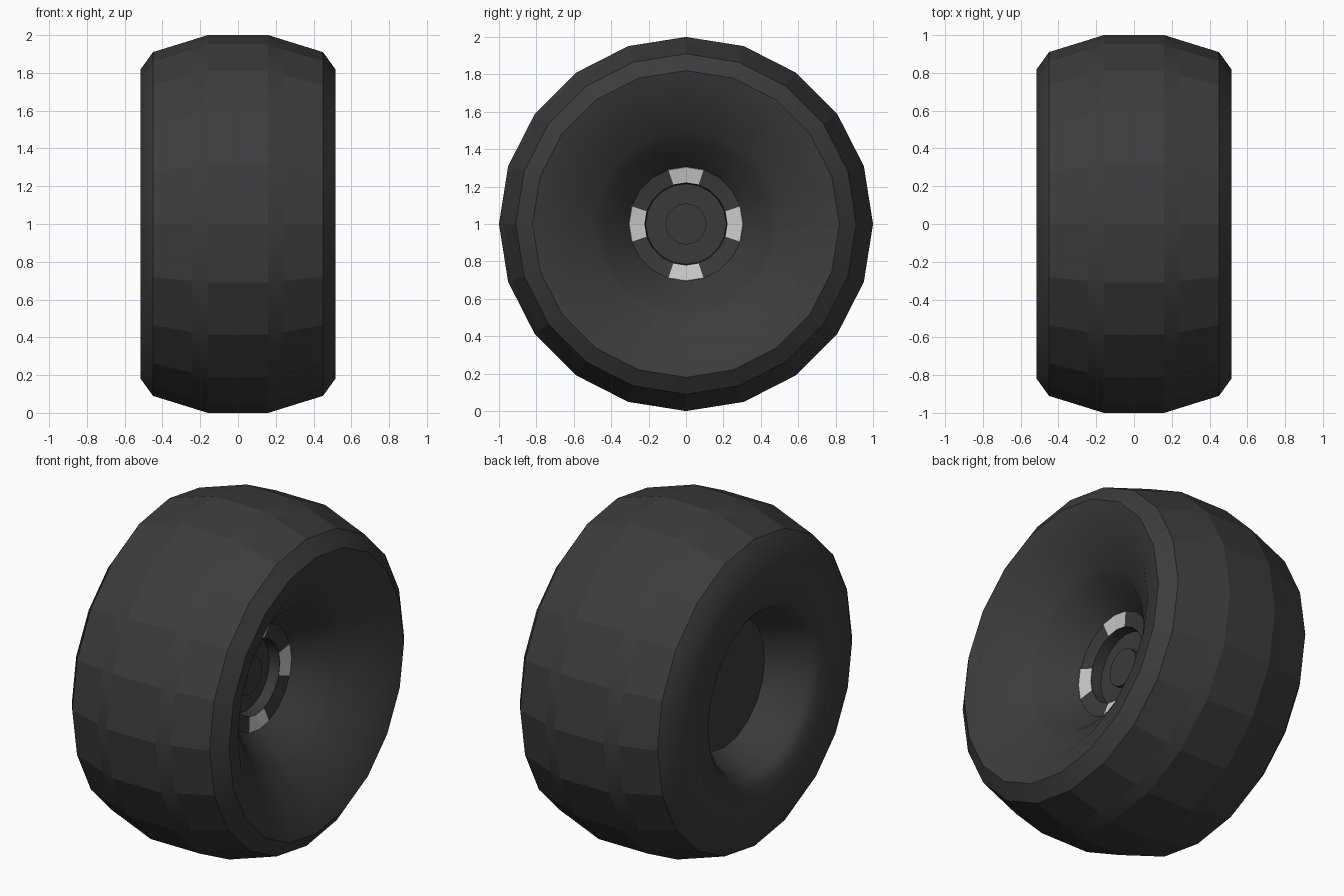
import bpy
import math

if "Cube" in bpy.data.objects:
    bpy.data.objects.remove(bpy.data.objects["Cube"])

SIDES = 20


def material(name, v):
    m = bpy.data.materials.new(name)
    m.diffuse_color = (v, v, v, 1)
    m.use_nodes = True
    m.node_tree.nodes["Principled BSDF"].inputs["Base Color"].default_value = m.diffuse_color
    return m


rubber = material("rubber", 0.045)
paint = material("dark_paint", 0.042)
metal = material("bare_metal", 0.75)


def lathe(name, profile, mat, flat=(), keep=lambda s: True, smooth=True, angle=30):
    """Spin a list of (x, radius) points about the axle; normals follow the
    profile running from the left side over the tread to the right side."""
    verts, rings = [], []
    for x, r in profile:
        if r == 0:
            rings.append([len(verts)] * SIDES)
            verts.append((x, 0, 1))
        else:
            rings.append(list(range(len(verts), len(verts) + SIDES)))
            for s in range(SIDES):
                a = 2 * math.pi * s / SIDES
                verts.append((x, r * math.sin(a), 1 + r * math.cos(a)))
    faces, shade = [], []
    for k in range(len(profile) - 1):
        for s in range(SIDES):
            if not keep(s):
                continue
            t = (s + 1) % SIDES
            loop = [rings[k][s], rings[k + 1][s], rings[k + 1][t], rings[k][t]]
            faces.append(list(dict.fromkeys(loop)))
            shade.append(smooth and k not in flat)
    mesh = bpy.data.meshes.new(name)
    mesh.from_pydata(verts, [], faces)
    mesh.flip_normals()
    mesh.materials.append(mat)
    ob = bpy.data.objects.new(name, mesh)
    bpy.context.collection.objects.link(ob)
    if smooth:
        bpy.ops.object.select_all(action='DESELECT')
        ob.select_set(True)
        bpy.context.view_layer.objects.active = ob
        bpy.ops.object.shade_smooth_by_angle(angle=math.radians(angle))
    for p, sm in zip(mesh.polygons, shade):
        p.use_smooth = sm
    return ob


# Tyre: closed inner bowl on the left, tread bands, dished wall on the right
lathe("tyre", [
    (-0.25, 0), (-0.25, 0.38), (-0.34, 0.43), (-0.47, 0.48), (-0.515, 0.53),
    (-0.515, 0.82), (-0.45, 0.91), (-0.24, 0.975), (-0.16, 1.0),
    (0.16, 1.0), (0.24, 0.975), (0.45, 0.91), (0.515, 0.82),
    (0.475, 0.68), (0.33, 0.48)], rubber, flat=(6, 8, 10), angle=50)

# Rim: lip, tapered barrel, spoke ring and sunken hub
lathe("rim", [
    (0.33, 0.48), (0.30, 0.44), (0.135, 0.305), (0.12, 0.22),
    (0.055, 0.215), (0.055, 0)], paint)

# Hub cap
lathe("hub_cap", [(0.055, 0.11), (0.08, 0.11), (0.08, 0)], paint)

# Four bright windows on the spoke ring, each two segments wide
lathe("rim_windows", [(0.137, 0.305), (0.139, 0.303), (0.124, 0.222), (0.122, 0.22)],
      metal, keep=lambda s: s % 5 in (0, 4), smooth=False)
